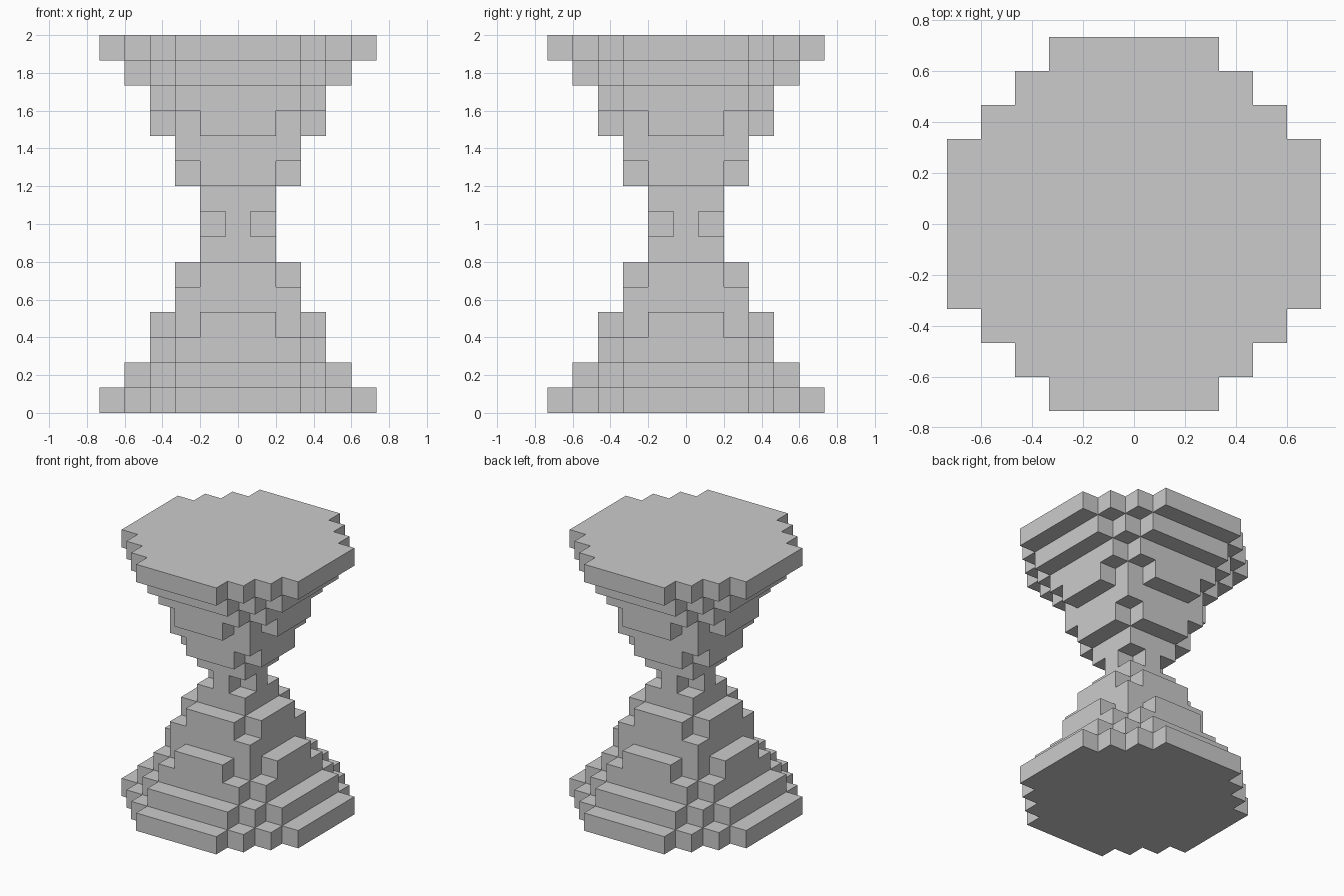
import bpy
import bmesh
from mathutils import Vector

if "Cube" in bpy.data.objects:
    bpy.data.objects.remove(bpy.data.objects["Cube"])

V = 2 / 15  # block size

# Stepped discs: half-width in blocks of each row, from the centre row outwards
base = [5, 5, 5, 4, 3, 2]
step = [4, 4, 4, 3, 2]
wide = [3, 3, 3, 2]
wide_cut = [3, 3, 2, 1]
square = [2, 2, 2]
square_cut = [2, 2, 1]
neck = [1, 1]
waist = [1, 0]

# Lower half from floor to neck, waist in the middle, then mirrored upwards
lower = [base, step, wide, wide_cut, square, square_cut, neck]
layers = lower + [waist] + lower[::-1]

cells = {(x, y, z)
         for z, rows in enumerate(layers)
         for y in range(1 - len(rows), len(rows))
         for x in range(-rows[abs(y)], rows[abs(y)] + 1)}


def build_blocks(name, cells):
    """One mesh of cubes holding only the outer faces."""
    bm = bmesh.new()
    verts = {}

    def vert(p):
        key = tuple(round(c * 2) for c in p)
        if key not in verts:
            verts[key] = bm.verts.new(Vector(p) * V)
        return verts[key]

    for cell in cells:
        centre = Vector(cell) + Vector((0, 0, 0.5))
        for axis in range(3):
            for sign in (-1, 1):
                n = Vector((0, 0, 0))
                n[axis] = sign
                if tuple(round(a + b) for a, b in zip(cell, n)) in cells:
                    continue
                u = Vector((0, 0, 0))
                u[(axis + 1) % 3] = 1
                w = n.cross(u)
                bm.faces.new([vert(centre + (n + a * u + b * w) / 2)
                              for a, b in ((-1, -1), (1, -1), (1, 1), (-1, 1))])
    mesh = bpy.data.meshes.new(name)
    bm.to_mesh(mesh)
    bm.free()
    obj = bpy.data.objects.new(name, mesh)
    bpy.context.collection.objects.link(obj)
    return obj


# Hourglass-shaped pedestal
build_blocks("stepped_pedestal", cells)
